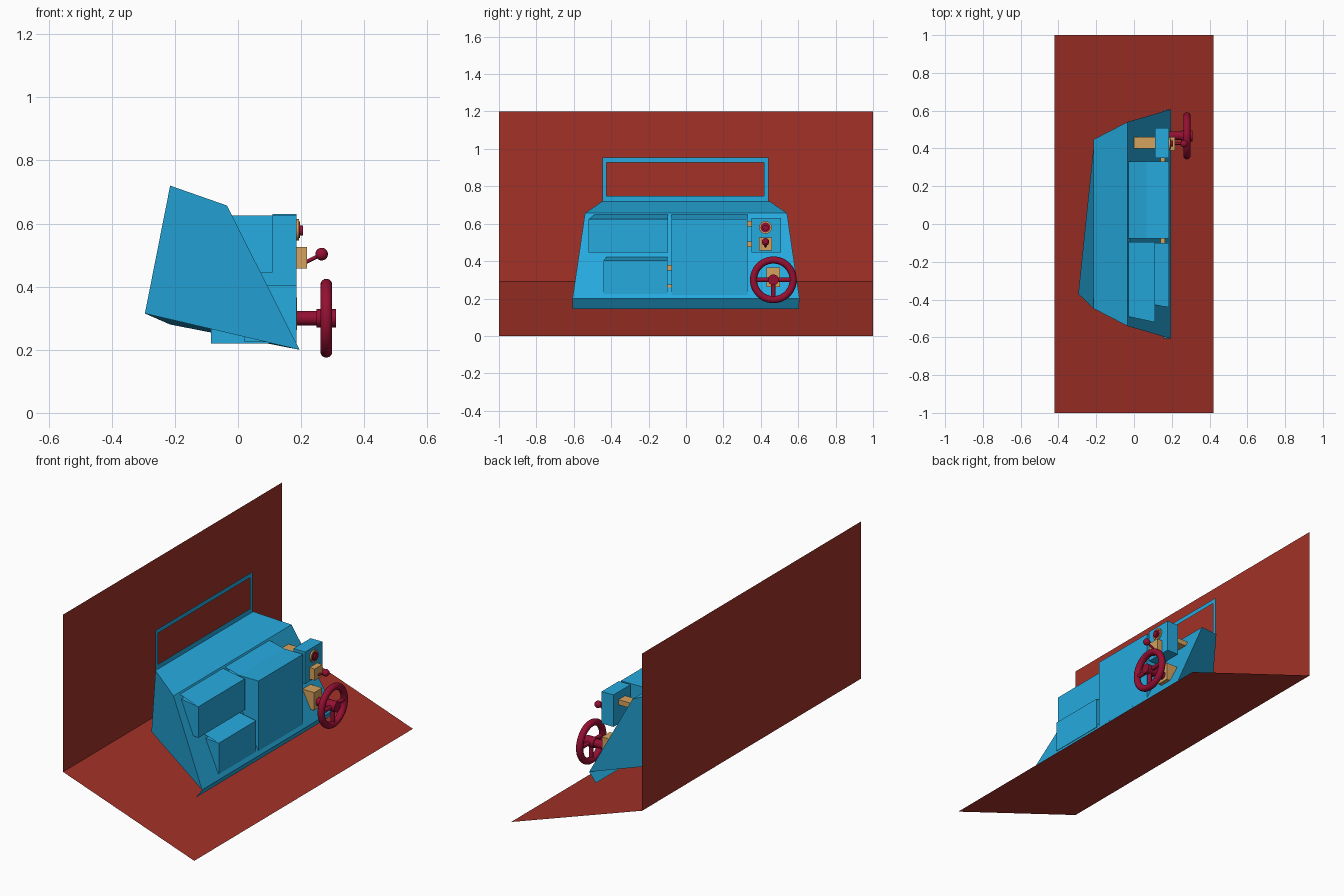
import bpy, bmesh, math
from mathutils import Vector

if "Cube" in bpy.data.objects:
    bpy.data.objects.remove(bpy.data.objects["Cube"])


def material(name, rgb):
    m = bpy.data.materials.new(name)
    m.diffuse_color = (*rgb, 1)
    m.use_nodes = True
    m.node_tree.nodes["Principled BSDF"].inputs["Base Color"].default_value = m.diffuse_color
    return m


BLUE = material("panel blue", (0.019, 0.40, 0.73))
RED = material("brick red", (0.36, 0.031, 0.020))
CRIMSON = material("crimson", (0.30, 0.005, 0.032))
TAN = material("tan", (0.66, 0.36, 0.11))


def mesh(name, verts, faces, mat, closed=False):
    me = bpy.data.meshes.new(name)
    me.from_pydata(verts, [], faces)
    if closed:
        bm = bmesh.new()
        bm.from_mesh(me)
        bmesh.ops.recalc_face_normals(bm, faces=bm.faces)
        bm.to_mesh(me)
        bm.free()
    me.materials.append(mat)
    ob = bpy.data.objects.new(name, me)
    bpy.context.collection.objects.link(ob)
    return ob


def sheet(name, low, high, mat):
    """Single quad between two (x, z, y_left, y_right) edges."""
    (x0, z0, a0, b0), (x1, z1, a1, b1) = low, high
    return mesh(name, [(x0, a0, z0), (x0, b0, z0), (x1, b1, z1), (x1, a1, z1)],
                [(0, 1, 2, 3)], mat)


def box(name, x, y, z, mat, back_inset=0.0):
    """Box from ranges; back_inset pulls in the left side at the back."""
    v = [(px, py + (back_inset if px == x[0] and py == y[0] else 0), pz)
         for px in x for py in y for pz in z]
    f = [(0, 1, 3, 2), (4, 6, 7, 5), (0, 4, 5, 1), (2, 3, 7, 6), (0, 2, 6, 4), (1, 5, 7, 3)]
    return mesh(name, v, f, mat, True)


def smooth(ob):
    bpy.context.view_layer.objects.active = ob
    ob.select_set(True)
    bpy.ops.object.shade_smooth_by_angle(angle=math.radians(40))
    ob.select_set(False)


def rod(name, a, b, r, mat, sides=24):
    a, b = Vector(a), Vector(b)
    bpy.ops.mesh.primitive_cylinder_add(vertices=sides, radius=r, depth=(b - a).length,
                                        location=(a + b) / 2)
    ob = bpy.context.object
    ob.rotation_euler = (b - a).to_track_quat('Z', 'Y').to_euler()
    ob.name = name
    ob.data.materials.append(mat)
    smooth(ob)
    return ob


def ball(name, loc, r, mat, squash=1.0):
    bpy.ops.mesh.primitive_uv_sphere_add(segments=20, ring_count=12, radius=r, location=loc)
    ob = bpy.context.object
    ob.name = name
    ob.scale.x = squash
    ob.data.materials.append(mat)
    smooth(ob)


# Back wall and sloping floor
sheet("back_wall", (-0.42, 0.29, -1, 1), (-0.42, 1.2, -1, 1), RED)
sheet("sloping_floor", (0.42, 0, -1, 1), (-0.42, 0.29, -1, 1), RED)

# Console body: left and right end outlines joined by panels
left = [(0.195, -0.607, 0.2), (-0.035, -0.54, 0.657), (-0.215, -0.447, 0.72), (-0.295, -0.37, 0.315)]
right = [(x, -y, z) for x, y, z in left[:3]] + [(-0.215, 0.40, 0.28)]
mesh("console_body", left + right,
     [(0, 1, 2, 3), (4, 5, 6, 7)] + [(i, (i + 1) % 4, (i + 1) % 4 + 4, i + 4) for i in range(4)],
     BLUE, True)
sheet("lower_lip", (0.155, 0.145, -0.607, 0.603), (0.195, 0.2, -0.607, 0.607), BLUE)

# Thin windscreen frame
fx = -0.215
outer = [(fx, -0.447, 0.72), (fx, 0.44, 0.72), (fx, 0.44, 0.953), (fx, -0.447, 0.953)]
inner = [(fx, -0.424, 0.748), (fx, 0.417, 0.748), (fx, 0.417, 0.928), (fx, -0.424, 0.928)]
mesh("windscreen_frame", outer + inner,
     [(i, (i + 1) % 4, (i + 1) % 4 + 4, i + 4) for i in range(4)], BLUE)

# Panel boxes with their sloping lids
box("upper_locker", (-0.02, 0.11), (-0.52, -0.095), (0.445, 0.625), BLUE, 0.028)
box("lower_locker", (0.02, 0.185), (-0.44, -0.10), (0.225, 0.404), BLUE, 0.02)
box("main_cabinet", (-0.085, 0.185), (-0.077, 0.33), (0.22, 0.625), BLUE)
sheet("upper_locker_lid", (0.11, 0.625, -0.52, -0.095), (-0.03, 0.648, -0.49, -0.095), BLUE)
sheet("lower_locker_lid", (0.185, 0.404, -0.44, -0.10), (0.083, 0.423, -0.425, -0.10), BLUE)
sheet("main_cabinet_lid", (0.065, 0.625, -0.077, 0.33), (-0.03, 0.648, -0.077, 0.33), BLUE)
box("switch_box", (0.11, 0.185), (0.35, 0.507), (0.445, 0.63), BLUE)
box("switch_box_bracket", (0.0, 0.11), (0.40, 0.46), (0.555, 0.585), TAN)

# Hinges
for i, (y, z) in enumerate([(0.338, 0.60), (0.338, 0.49), (-0.089, 0.365), (-0.089, 0.262)]):
    box(f"hinge_{i + 1}", (0.14, 0.165), (y - 0.013, y + 0.013), (z - 0.014, z + 0.014), TAN)

# Push button
rod("button_ring", (0.185, 0.425, 0.58), (0.194, 0.425, 0.58), 0.034, TAN)
rod("button_collar", (0.19, 0.425, 0.58), (0.197, 0.425, 0.58), 0.026, CRIMSON)
rod("button", (0.19, 0.425, 0.578), (0.206, 0.425, 0.578), 0.016, CRIMSON)

# Lever switch
box("lever_base", (0.185, 0.218), (0.39, 0.46), (0.458, 0.525), TAN)
rod("lever", (0.21, 0.425, 0.475), (0.265, 0.425, 0.503), 0.006, CRIMSON, 12)
ball("lever_knob", (0.265, 0.425, 0.503), 0.02, CRIMSON)

# Steering wheel
cy, cz, wx = 0.467, 0.30, 0.28
box("column_bracket", (0.09, 0.187), (0.43, 0.503), (0.262, 0.365), TAN)
rod("steering_column", (0.12, cy, cz), (0.26, cy, cz), 0.023, CRIMSON)
rod("wheel_hub", (0.248, cy, cz), (0.31, cy, cz), 0.029, CRIMSON)
bpy.ops.mesh.primitive_torus_add(major_segments=48, minor_segments=14, major_radius=0.106,
                                 minor_radius=0.019, location=(wx, cy, cz),
                                 rotation=(0, math.pi / 2, 0))
rim = bpy.context.object
rim.name = "wheel_rim"
rim.data.materials.append(CRIMSON)
smooth(rim)
for name, dy, dz in (("left", -1, 0), ("right", 1, 0), ("lower", 0, -1)):
    rod(f"wheel_spoke_{name}", (wx, cy, cz), (wx, cy + 0.105 * dy, cz + 0.105 * dz),
        0.012, CRIMSON, 14)
